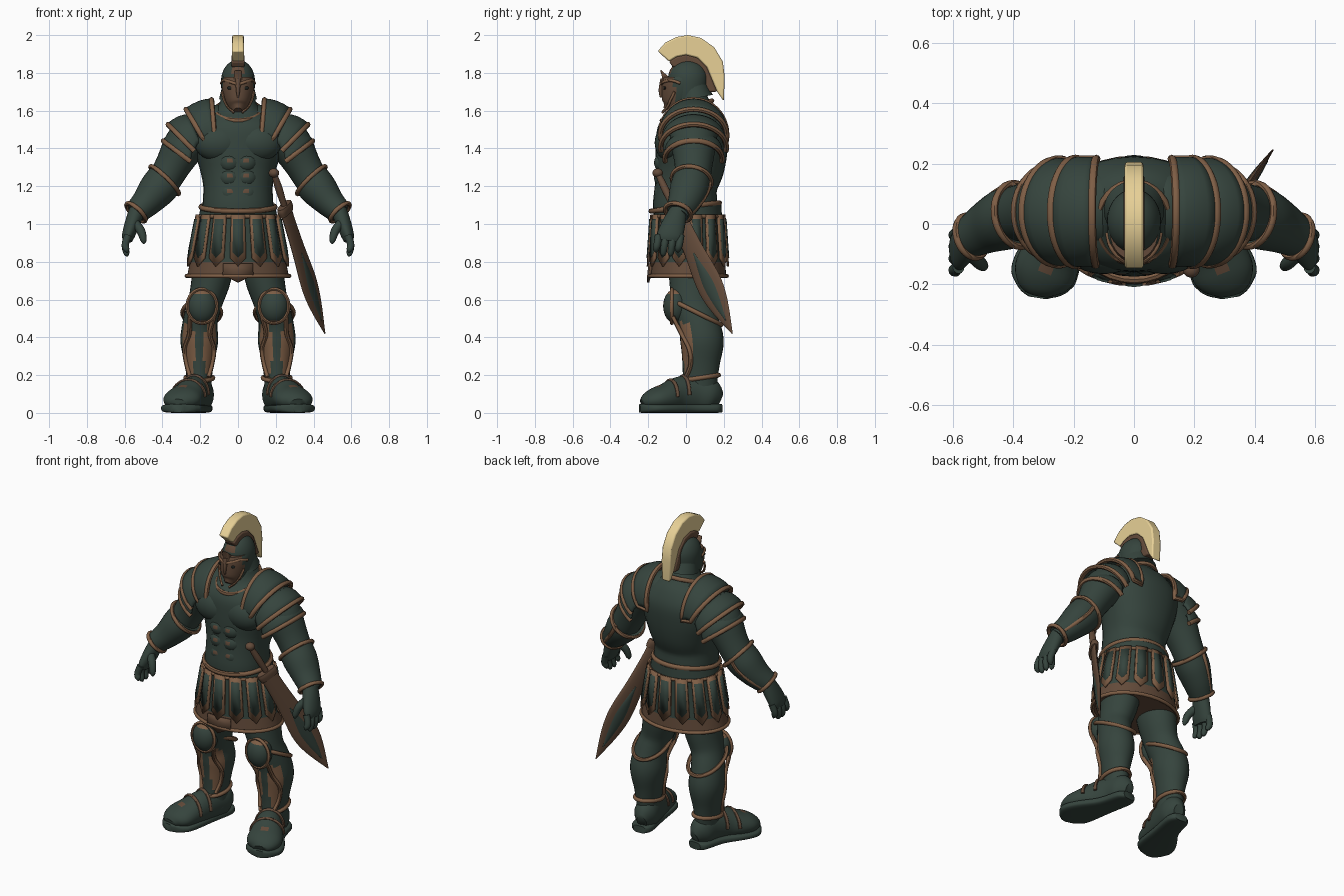
import bpy, bmesh, math
from mathutils import Vector as V

if "Cube" in bpy.data.objects:
    bpy.data.objects.remove(bpy.data.objects["Cube"])


def material(name, rgb):
    m = bpy.data.materials.new(name)
    m.use_nodes = True
    m.diffuse_color = (*rgb, 1)
    m.node_tree.nodes["Principled BSDF"].inputs["Base Color"].default_value = (*rgb, 1)
    return m


green = material("dark green", (0.036, 0.058, 0.047))
bronze = material("bronze", (0.21, 0.112, 0.06))
brown = material("worn brown", (0.125, 0.07, 0.042))
cream = material("cream", (0.86, 0.68, 0.33))
dark = material("shadow black", (0.012, 0.015, 0.013))
X, Y, Z = V((1, 0, 0)), V((0, 1, 0)), V((0, 0, 1))
TAU = 2 * math.pi


def finish(name, bm, mats, mirror=False, rule=None, thick=0):
    bmesh.ops.recalc_face_normals(bm, faces=bm.faces)
    me = bpy.data.meshes.new(name)
    bm.to_mesh(me)
    bm.free()
    for m in mats if isinstance(mats, tuple) else (mats,):
        me.materials.append(m)
    for p in me.polygons:
        p.use_smooth = True
        if rule:
            p.material_index = int(rule(p.center, p.normal))
    ob = bpy.data.objects.new(name, me)
    bpy.context.scene.collection.objects.link(ob)
    if thick:
        mod = ob.modifiers.new("thickness", 'SOLIDIFY')
        mod.thickness, mod.offset = thick, 0
    if mirror:
        ob.modifiers.new("mirror", 'MIRROR').use_mirror_merge = False
    return ob


def frame(axis, ref):
    t = V(axis).normalized()
    side = V(ref).cross(t).normalized()
    return side, t.cross(side)


def smooth_path(p, n=4):
    out = []
    for i in range(len(p) - 1):
        a, b, c, d = p[max(i - 1, 0)], p[i], p[i + 1], p[min(i + 2, len(p) - 1)]
        for k in range(n):
            t = k / n
            out.append([q + t / 2 * (r - o + t * (2 * o - 5 * q + 4 * r - s + t * (3 * (q - r) + s - o)))
                        for o, q, r, s in zip(a, b, c, d)])
    return out + [list(p[-1])]


def skin(bm, rows, closed=True, caps=True):
    rows = [[bm.verts.new(v) for v in r] for r in rows]
    n = len(rows[0])
    for a, b in zip(rows, rows[1:]):
        for i in range(n if closed else n - 1):
            j = (i + 1) % n
            bm.faces.new((a[i], a[j], b[j], b[i]))
    if caps:
        bm.faces.new(rows[0])
        bm.faces.new(rows[-1][::-1])


# Body of elliptical sections (x, y, z, half width, half depth) along a path
def loft(name, pts, mats, ref=Y, mirror=False, rule=None, steps=4, power=1.0, floor=0, segs=28):
    p = smooth_path(pts, steps)
    rows = []
    for i, (x, y, z, a, b) in enumerate(p):
        axis = V(p[min(i + 1, len(p) - 1)][:3]) - V(p[max(i - 1, 0)][:3])
        s, u = frame(axis, ref)
        row = []
        for k in range(segs):
            c, d = math.cos(TAU * k / segs), math.sin(TAU * k / segs)
            c, d = (math.copysign(abs(e) ** power, e) for e in (c, d))
            v = V((x, y, z)) + s * a * c + u * b * d
            v.z = max(v.z, floor)
            row.append(v)
        rows.append(row)
    bm = bmesh.new()
    skin(bm, rows)
    return finish(name, bm, mats, mirror, rule)


def tube(name, pts, r, mat, mirror=False, closed=False):
    pts = [V(p) for p in pts]
    n = len(pts)
    rows = []
    for i, p in enumerate(pts):
        t = pts[(i + 1) % n if closed else min(i + 1, n - 1)] - pts[i - 1 if closed or i else 0]
        s, u = frame(t, X if abs(t.normalized().x) < 0.8 else Z)
        row = [p + r * (s * math.cos(TAU * k / 8) + u * math.sin(TAU * k / 8)) for k in range(8)]
        if i:
            # Line the section up with the one before it
            q = rows[-1][0] - pts[i - 1]
            k = max(range(8), key=lambda j: (row[j] - p).dot(q))
            row = row[k:] + row[:k]
        rows.append(row)
    bm = bmesh.new()
    skin(bm, rows, caps=not closed)
    if closed:
        bmesh.ops.bridge_loops(bm, edges=[e for e in bm.edges if e.is_boundary])
    return finish(name, bm, mat, mirror)


def ring(name, c, axis, a, b, r, mat=bronze, ref=Y, mirror=False, arc=None):
    s, u = frame(axis, ref)
    t0, t1 = arc or (0, TAU)
    n = 32
    pts = [V(c) + s * a * math.cos(t) + u * b * math.sin(t)
           for t in (t0 + (t1 - t0) * k / n for k in range(n + bool(arc)))]
    return tube(name, pts, r, mat, mirror, closed=not arc)


def ball(name, c, size, mats, mirror=False, rule=None):
    bm = bmesh.new()
    bmesh.ops.create_uvsphere(bm, u_segments=24, v_segments=16, radius=1)
    for v in bm.verts:
        v.co = V(c) + v.co * V(size)
    return finish(name, bm, mats, mirror, rule)


def slab(name, outline, half, mat):
    bm = bmesh.new()
    skin(bm, [[V((x, y, z)) for y, z in outline] for x in (-half, half)])
    ob = finish(name, bm, mat)
    mod = ob.modifiers.new("soft edge", 'BEVEL')
    mod.width, mod.segments = 0.008, 2


# Torso and muscles
loft("torso", [(0, -.01, 1, .18, .16), (0, -.005, 1.1, .187, .17), (0, 0, 1.2, .184, .165),
               (0, .02, 1.3, .205, .182), (0, .03, 1.4, .235, .19), (0, .035, 1.5, .24, .187),
               (0, .035, 1.57, .18, .155), (0, .03, 1.62, .11, .11), (0, .02, 1.7, .075, .075)], green, power=.9)
ball("chest_muscles", (.1, -.083, 1.43), (.13, .083, .1), green, True)
ball("neck_muscles", (.11, .05, 1.53), (.1, .125, .1), green, True)
for i, z in enumerate((1.325, 1.245, 1.165)):
    ball(f"belly_muscles_{i + 1}", (.043, -.115, z), (.06, .054, .055), (green, brown), True,
         lambda c, n: n.y < -.95 and n.z > 0)
ring("collar_trim", (0, .005, 1.6), (0, -.4, 1), .118, .142, .013)
ring("waist_trim", (0, -.004, 1.09), (0, -.12, 1), .196, .182, .014)


# Shoulder guards: overlapping arched plates with a rim
def arch(cx, cz, ry, rz, k):
    ts = (-.15 + (math.pi + .3) * i / 24 for i in range(25))
    return [V((cx + k * math.sin(t), .04 - ry * math.cos(t), cz + rz * math.sin(t))) for t in ts]


for i, (inner, outer) in enumerate([((.125, 1.47, .176, .188, .015), (.195, 1.47, .176, .137, .08)),
                                    ((.21, 1.45, .158, .125, .05), (.25, 1.405, .174, .122, .12)),
                                    ((.25, 1.4, .142, .085, .07), (.27, 1.345, .152, .095, .125))]):
    a, b = arch(*inner), arch(*outer)
    bm = bmesh.new()
    skin(bm, [[p.lerp(q, t) + Z * .012 * math.sin(t * math.pi) for p, q in zip(a, b)]
              for t in (0, .25, .5, .75, 1)], closed=False, caps=False)
    finish(f"shoulder_plates_{i + 1}", bm, green, True, thick=.014)
    tube(f"shoulder_trim_{i + 1}", a + b[::-1] if i == 0 else b, .014, bronze, True, closed=i == 0)

# Arms, bracers and hands
loft("arms", [(.2, .04, 1.5, .11, .13), (.28, .04, 1.42, .112, .12), (.345, .04, 1.31, .094, .1),
              (.41, .03, 1.2, .085, .09), (.48, 0, 1.12, .075, .08), (.54, -.04, 1.05, .045, .055)], green, mirror=True)
loft("bracers", [(.385, .03, 1.235, .1, .1), (.43, .015, 1.18, .098, .102), (.485, -.01, 1.115, .08, .088),
                 (.54, -.042, 1.062, .065, .07)], green, mirror=True)
ring("bracer_elbow_trim", (.388, .03, 1.232), (.68, -.15, -.7), .104, .106, .012, mirror=True)
ring("bracer_wrist_trim", (.54, -.042, 1.062), (.65, -.3, -.7), .066, .072, .012, mirror=True)
tube("bracer_back_trim", [q[:3] for q in smooth_path([(.4, .128, 1.24), (.435, .118, 1.18), (.49, .08, 1.115),
                                                      (.545, .028, 1.06)])], .012, bronze, True)
loft("palms", [(.535, -.04, 1.07, .042, .047), (.56, -.065, 1.0, .04, .062), (.58, -.085, .94, .034, .068),
               (.585, -.09, .91, .025, .06)], green, mirror=True)
for i in range(4):
    y = -.145 + .039 * i
    tip = .85 if i in (0, 3) else .83
    loft(f"fingers_{i + 1}", [(.582, y, .94, .02, .02), (.597, y - .008, .89, .019, .019),
                              (.59, y - .014, tip + .015, .016, .016), (.583, y - .014, tip, .005, .005)],
         green, mirror=True, segs=12)
loft("thumbs", [(.55, -.09, 1.01, .024, .024), (.515, -.125, .965, .023, .023), (.5, -.14, .915, .017, .017),
                (.5, -.142, .895, .005, .005)], green, mirror=True, segs=12)


# Skirt, hem and hanging straps
def skirt_point(angle, z, out=0):
    s = (1.08 - z) / .36
    return V(((.2 + .07 * s + out) * math.sin(angle), .01 - (.178 + .025 * s + out) * math.cos(angle), z))


bm = bmesh.new()
heights = (1.1, 1.0, .9, .82, .8, .75, .72)
skin(bm, [[skirt_point(TAU * k / 48, z) for k in range(48)] for z in heights])
finish("skirt", bm, (green, brown), rule=lambda c, n: c.z < .81)
ring("hem_trim", (0, .01, .725), Z, .272, .206, .011)
ring("belt_lower_trim", (0, .01, 1.04), Z, .214, .188, .01)


def strap(name, mid, w, top, side, tip, out, mat):
    bm = bmesh.new()
    rows = [[skirt_point(mid + f * w, z, out) for f in (-1, 0, 1)] for z in (top, (top + side) / 2)]
    rows.append([skirt_point(mid + f * w, side if f else tip, out) for f in (-1, 0, 1)])
    skin(bm, rows, closed=False, caps=False)
    finish(name, bm, mat, thick=.012)


for i in range(14):
    a = TAU * i / 14
    strap(f"strap_border_{i + 1}", a, .165, 1.05, .82, .775, .013, bronze)
    strap(f"strap_panel_{i + 1}", a, .11, 1.025, .85, .82, .017, green)
strap("front_hem_flap", 0, .3, .79, .73, .69, .006, brown)

# Legs, knee guards and shin guards
loft("legs", [(.12, .03, .9, .11, .13), (.14, .035, .72, .105, .125), (.175, .035, .58, .09, .11),
              (.2, .065, .48, .092, .108), (.205, .085, .38, .1, .115), (.205, .08, .27, .08, .1),
              (.205, .075, .18, .066, .092), (.2, .07, .08, .065, .09)],
     (green, bronze), mirror=True,
     rule=lambda c, n: .19 < c.z < .48 and n.y < -.45 and abs(c.x - .205) > .02 + .12 * abs(c.z - .34))
ball("knee_guards", (.19, -.055, .565), (.077, .066, .092), (green, bronze), True,
     lambda c, n: c.z > .635 or c.z < .485)
ring("knee_trim", (.19, -.075, .565), (0, -1, 0), .078, .09, .01, ref=Z, mirror=True)
ring("calf_trim", (.192, .06, .53), (0, .5, 1), .102, .142, .012, mirror=True)
ring("ankle_trim", (.205, .075, .185), (0, -.15, 1), .073, .1, .012, mirror=True)
for side in (-1, 1):
    tube("shin_trim_" + ("outer" if side > 0 else "inner"),
         [q[:3] for q in smooth_path([(.19 + side * .065, -.07, .51), (.203 + side * .055, -.025, .42),
                                      (.205 + side * .078, .015, .34), (.205 + side * .068, .025, .26),
                                      (.205 + side * .05, .0, .19)])], .012, bronze, True)

# Boots
loft("boots", [(.185, .18, .07, .03, .04), (.195, .13, .09, .068, .09), (.21, .05, .1, .072, .1),
               (.24, -.04, .095, .082, .095), (.275, -.11, .08, .1, .075), (.298, -.165, .07, .102, .062),
               (.312, -.205, .06, .08, .045), (.318, -.23, .05, .045, .025)], (green, brown), ref=Z, mirror=True,
     floor=.025, rule=lambda c, n: n.z > .93 and -.18 < c.y < -.13)
loft("soles", [(.195, .19, .024, .04, .022), (.2, .15, .024, .066, .024), (.23, .02, .024, .074, .024),
               (.275, -.1, .024, .104, .024), (.3, -.165, .024, .11, .024), (.31, -.2, .024, .095, .024),
               (.317, -.228, .024, .065, .024), (.32, -.245, .024, .03, .022)],
     green, ref=Z, mirror=True, power=.6)
for i, (x, y, z, w, h) in enumerate([(.232, -.015, .095, .082, .1), (.262, -.082, .085, .095, .088)]):
    ring(f"boot_straps_{i + 1}", (x, y, z), (.4, -.9, 0), w, h, .01, brown, ref=Z, mirror=True, arc=(0, math.pi))

# Helmet with face guard
loft("helmet", [(0, .015, 1.64, .078, .09), (0, .012, 1.71, .088, .1), (0, .01, 1.78, .088, .105),
                (0, .01, 1.83, .068, .085), (0, .01, 1.86, .036, .045), (0, .01, 1.868, .005, .006)],
     (green, brown), rule=lambda c, n: c.y < -.05 and 1.79 < c.z < 1.83 and abs(c.x) < .035)
loft("neck_guard", [(0, .045, 1.665, .1, .1), (0, .04, 1.685, .095, .09), (0, .02, 1.74, .08, .085)], green)
loft("face_guard", [(0, -.07, 1.58, .03, .06), (0, -.045, 1.62, .06, .085), (0, -.03, 1.69, .082, .1),
                    (0, -.025, 1.75, .088, .102), (0, -.025, 1.78, .08, .095)],
     (brown, green), rule=lambda c, n: abs(c.x) > .068 and c.y > -.06)
ball("eyes", (.036, -.112, 1.72), (.022, .008, .01), dark, True)
loft("nose_guard", [(0, -.125, 1.77, .014, .01), (0, -.133, 1.71, .011, .012), (0, -.132, 1.67, .005, .006)],
     brown, segs=12)
tube("brow_trim", [q[:3] for q in smooth_path([(0, -.13, 1.738), (.04, -.119, 1.752), (.075, -.078, 1.76),
                                               (.088, -.03, 1.745)])], .008, bronze, True)
tube("cheek_trim", [q[:3] for q in smooth_path([(.084, -.06, 1.7), (.075, -.08, 1.66), (.055, -.1, 1.62),
                                                (.022, -.125, 1.59)])], .007, bronze, True)
slab("visor_peak", [(-.08, 1.77), (-.138, 1.82), (-.125, 1.77), (-.132, 1.75), (-.1, 1.74)], .022, brown)

# Crest and its holder
inner = [(.2, 1.65), (.165, 1.7), (.14, 1.76), (.11, 1.83), (.06, 1.88), (0, 1.895), (-.05, 1.885), (-.09, 1.86)]
outer = [(-.15, 1.915), (-.11, 1.96), (-.05, 1.99), (.01, 2), (.08, 1.985), (.15, 1.935), (.195, 1.86), (.205, 1.78)]
slab("crest", inner + outer, .031, cream)
slab("crest_holder", inner[1:] + [(-.07, 1.83), (0, 1.83), (.06, 1.78), (.1, 1.7)], .035, brown)

# Sword at the left hip
start, end, flat = V((.19, -.15, 1.27)), V((.46, .245, .42)), V((.85, -.5, 0))


def along(sections):
    return [(*start.lerp(end, f), w, t) for f, w, t in sections]


loft("sword_blade", along([(.22, .056, .016), (.3, .052, .016), (.48, .06, .015), (.68, .078, .013),
                           (.82, .06, .01), (1, .003, .003)]), brown, ref=flat, segs=16)
loft("sword_inlay", along([(.5, .008, .017), (.6, .03, .0185), (.7, .045, .017), (.82, .03, .0135),
                           (.92, .003, .008)]), green, ref=flat, segs=16)
loft("sword_grip", along([(.02, .016, .016), (.1, .02, .02), (.2, .016, .016)]), brown, ref=flat, segs=16)
loft("sword_guard", along([(.2, .058, .024), (.22, .062, .026), (.25, .058, .022)]), brown, ref=flat, power=.7)
ball("sword_pommel", start, (.028, .028, .024), brown)

# Keep hard edges crisp
bpy.ops.object.select_all(action='DESELECT')
meshes = [o for o in bpy.context.scene.objects if o.type == 'MESH']
for o in meshes:
    o.select_set(True)
bpy.context.view_layer.objects.active = meshes[0]
bpy.ops.object.shade_smooth_by_angle(angle=math.radians(45))
